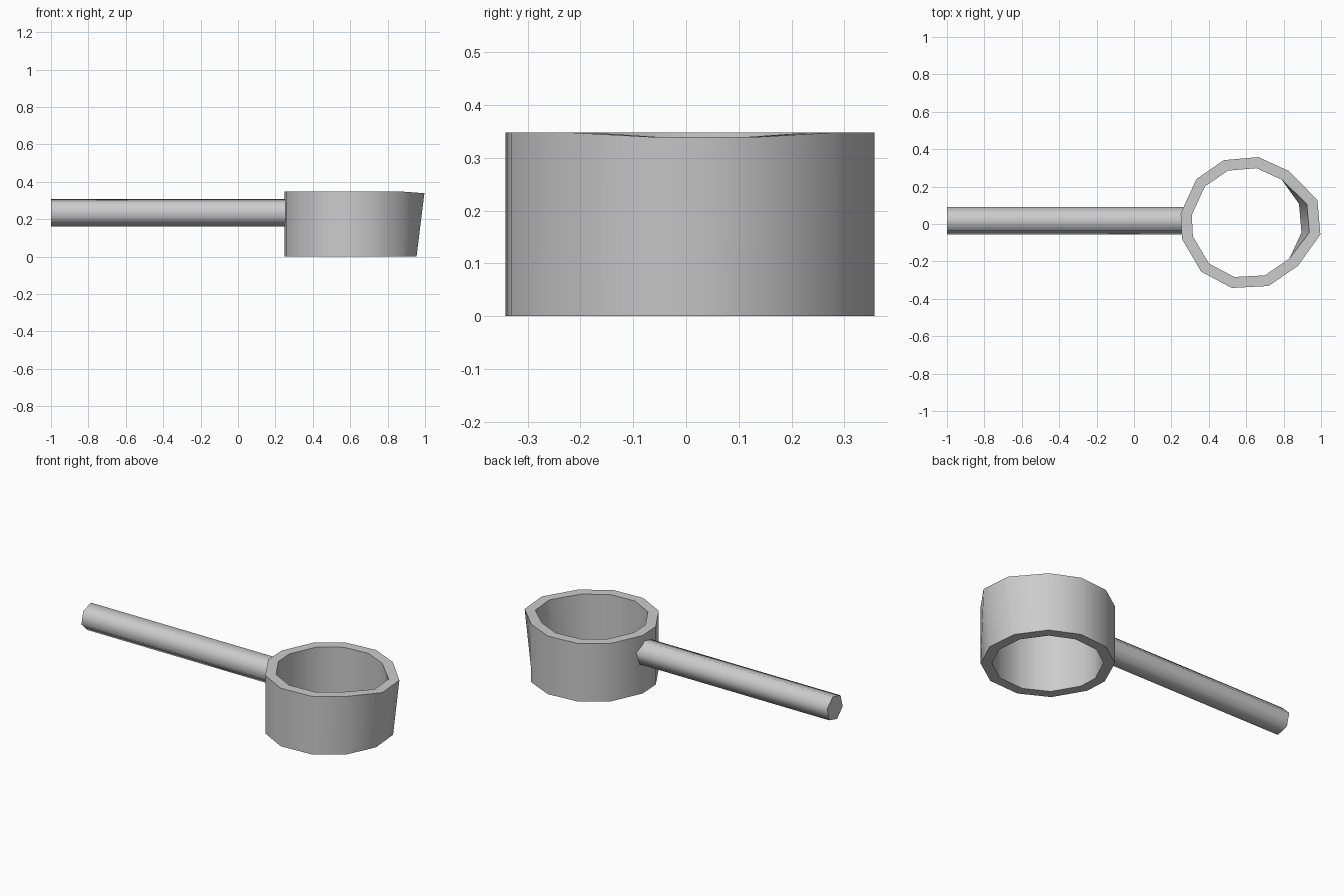
import bpy, bmesh
from math import sin, cos, radians
from mathutils import Vector

cube = bpy.data.objects.get("Cube")
if cube:
    bpy.data.objects.remove(cube, do_unlink=True)

# Plain grey metal
grey = bpy.data.materials.new("grey metal")
grey.use_nodes = True
colour = (0.6, 0.6, 0.6, 1)
grey.diffuse_color = colour
grey.node_tree.nodes["Principled BSDF"].inputs["Base Color"].default_value = colour


def finish(name, bm, angle):
    bmesh.ops.recalc_face_normals(bm, faces=bm.faces)
    mesh = bpy.data.meshes.new(name)
    bm.to_mesh(mesh)
    bm.free()
    obj = bpy.data.objects.new(name, mesh)
    bpy.context.collection.objects.link(obj)
    mesh.materials.append(grey)
    bpy.ops.object.select_all(action='DESELECT')
    obj.select_set(True)
    bpy.context.view_layer.objects.active = obj
    bpy.ops.object.shade_smooth_by_angle(angle=radians(angle))
    return obj


def bridge(bm, a, b):
    for i in range(len(a)):
        j = (i + 1) % len(a)
        bm.faces.new((a[i], a[j], b[j], b[i]))


# Open cup: slightly uneven twelve-sided tube with a lip pulled out at +x
CENTRE = Vector((0.603, 0.006, 0))
ANGLES = (-166, -133, -103, -71, -40, -10, 20, 51, 80, 110, 139, 172)


def ring(bm, radius, z, lip):
    verts = []
    for angle in ANGLES:
        a = radians(angle)
        p = CENTRE + Vector((radius * cos(a), radius * sin(a), z))
        if lip and abs(angle - 5) < 20:
            p += Vector((0.042, 0, -0.009))
        verts.append(bm.verts.new(p))
    return verts


bm = bmesh.new()
outer_low = ring(bm, 0.357, 0, False)
outer_high = ring(bm, 0.357, 0.348, True)
inner_high = ring(bm, 0.297, 0.348, True)
inner_low = ring(bm, 0.297, 0, False)
loops = [outer_low, outer_high, inner_high, inner_low]
for k in range(4):
    bridge(bm, loops[k], loops[(k + 1) % 4])
finish("cup", bm, 40)

# Six-sided straight handle
bm = bmesh.new()
ends = []
for x in (-1, 0.27):
    ends.append([bm.verts.new((x, 0.018 + 0.0765 * cos(radians(15 + 60 * i)),
                               0.234 + 0.0765 * sin(radians(15 + 60 * i))))
                 for i in range(6)])
bridge(bm, *ends)
for end in ends:
    bm.faces.new(end)
finish("handle", bm, 65)
